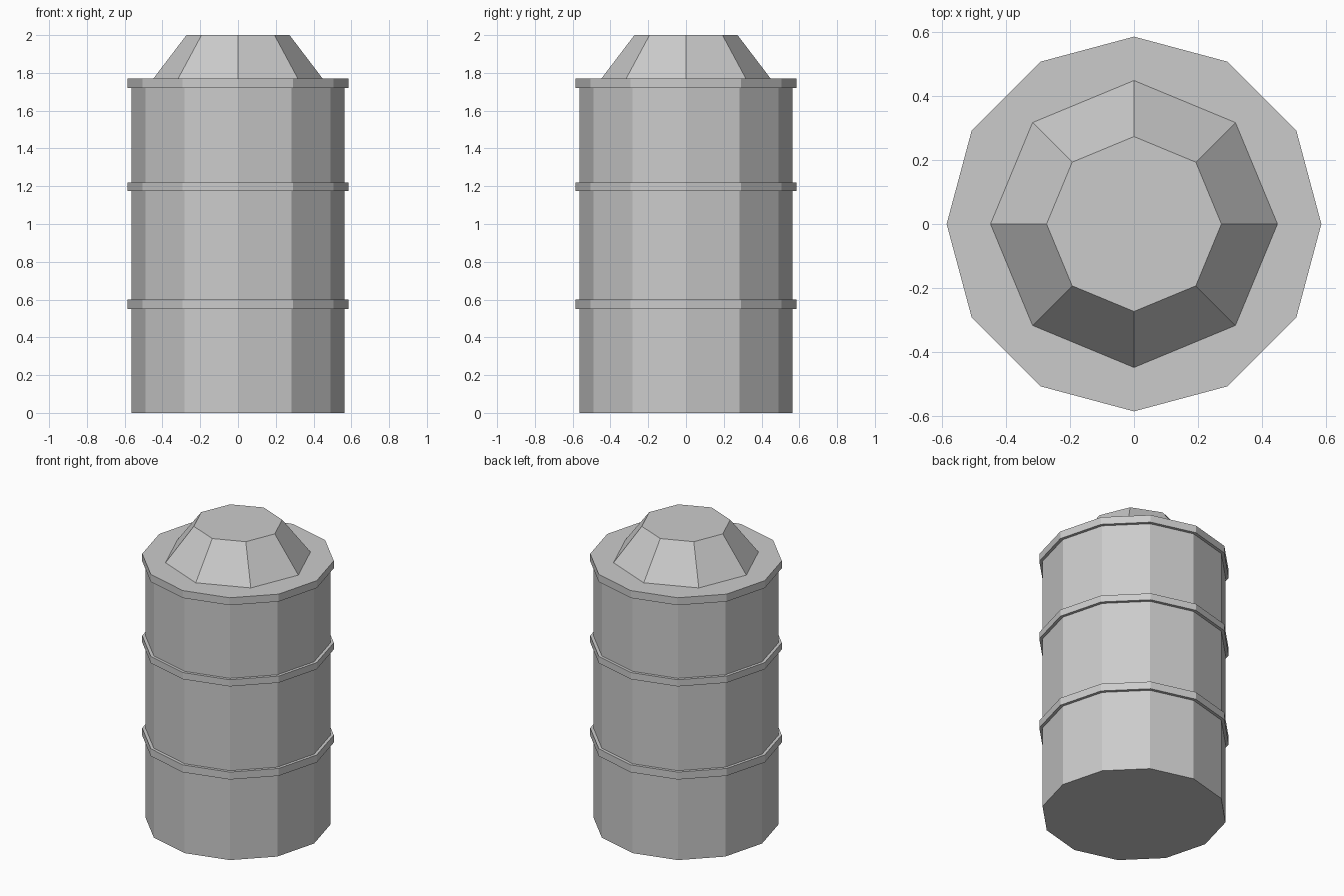
import bpy
from math import tau

cube = bpy.data.objects.get("Cube")
if cube:
    bpy.data.objects.remove(cube, do_unlink=True)

# One plain grey for the whole drum
grey = bpy.data.materials.new("grey_metal")
grey.use_nodes = True
colour = (0.6, 0.6, 0.6, 1)
grey.diffuse_color = colour
grey.node_tree.nodes["Principled BSDF"].inputs["Base Color"].default_value = colour


def prism(name, sides, bottom, top, r_bottom, r_top):
    """Closed flat-sided frustum with a corner on the +x axis."""
    bpy.ops.mesh.primitive_cone_add(
        vertices=sides, radius1=r_bottom, radius2=r_top, depth=top - bottom,
        location=(0, 0, (bottom + top) / 2))
    obj = bpy.context.object
    obj.name = name
    obj.data.materials.append(grey)
    return obj


# Twelve-sided drum body
prism("drum_body", 12, 0, 1.75, 0.565, 0.565)

# Raised hoops and rim
for name, bottom, top in (("lower_hoop", 0.55, 0.6),
                          ("middle_hoop", 1.175, 1.22),
                          ("top_rim", 1.72, 1.77)):
    prism(name, 12, bottom, top, 0.585, 0.585)

# Eight-sided tapered cap
prism("tapered_cap", 8, 1.77, 2, 0.448, 0.273)
